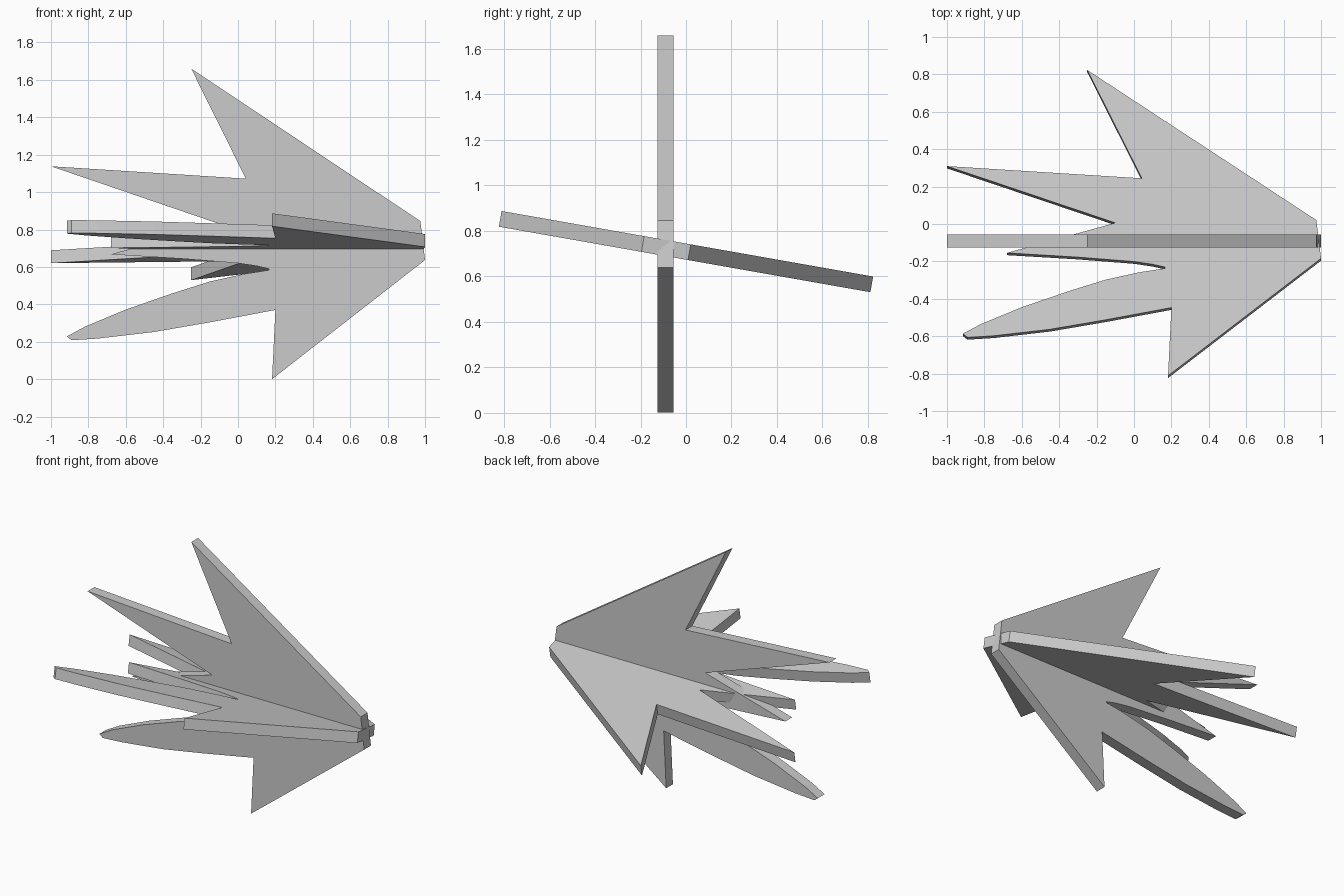
import bpy, bmesh, math

if "Cube" in bpy.data.objects:
    bpy.data.objects.remove(bpy.data.objects["Cube"])

THICK = 0.07

# Jagged blade outline, shared by both crossed plates
OUTLINE = [
    (0.975, 0.015), (-0.25, 0.83), (0.042, 0.242), (-1.0, 0.308),
    (-0.10, 0.0), (-0.68, -0.163),
    (-0.30, -0.186), (0.0, -0.210), (0.10, -0.225), (0.165, -0.240),
    (0.165, -0.247), (0.03, -0.268), (-0.15, -0.308), (-0.35, -0.371),
    (-0.60, -0.458), (-0.82, -0.550), (-0.915, -0.602),
    (-0.89, -0.622), (-0.75, -0.613), (-0.45, -0.578), (-0.15, -0.526),
    (0.20, -0.460), (0.182, -0.83), (1.0, -0.193),
]


def plate(name, location, tilt):
    """Extrude the outline symmetrically and tilt it about the x axis."""
    bm = bmesh.new()
    face = bm.faces.new([bm.verts.new((x, y, -THICK / 2)) for x, y in OUTLINE])
    top = bmesh.ops.extrude_face_region(bm, geom=[face])["geom"]
    bmesh.ops.translate(bm, vec=(0, 0, THICK),
                        verts=[v for v in top if isinstance(v, bmesh.types.BMVert)])
    bmesh.ops.recalc_face_normals(bm, faces=bm.faces)
    mesh = bpy.data.meshes.new(name)
    bm.to_mesh(mesh)
    bm.free()
    obj = bpy.data.objects.new(name, mesh)
    obj.location = location
    obj.rotation_euler.x = math.radians(tilt)
    bpy.context.collection.objects.link(obj)
    return obj


# Upright blade and the slightly tilted cross blade
plate("upright_blade", (0, -0.09, 0.83), 90)
plate("cross_blade", (0, 0, 0.708), -10)
